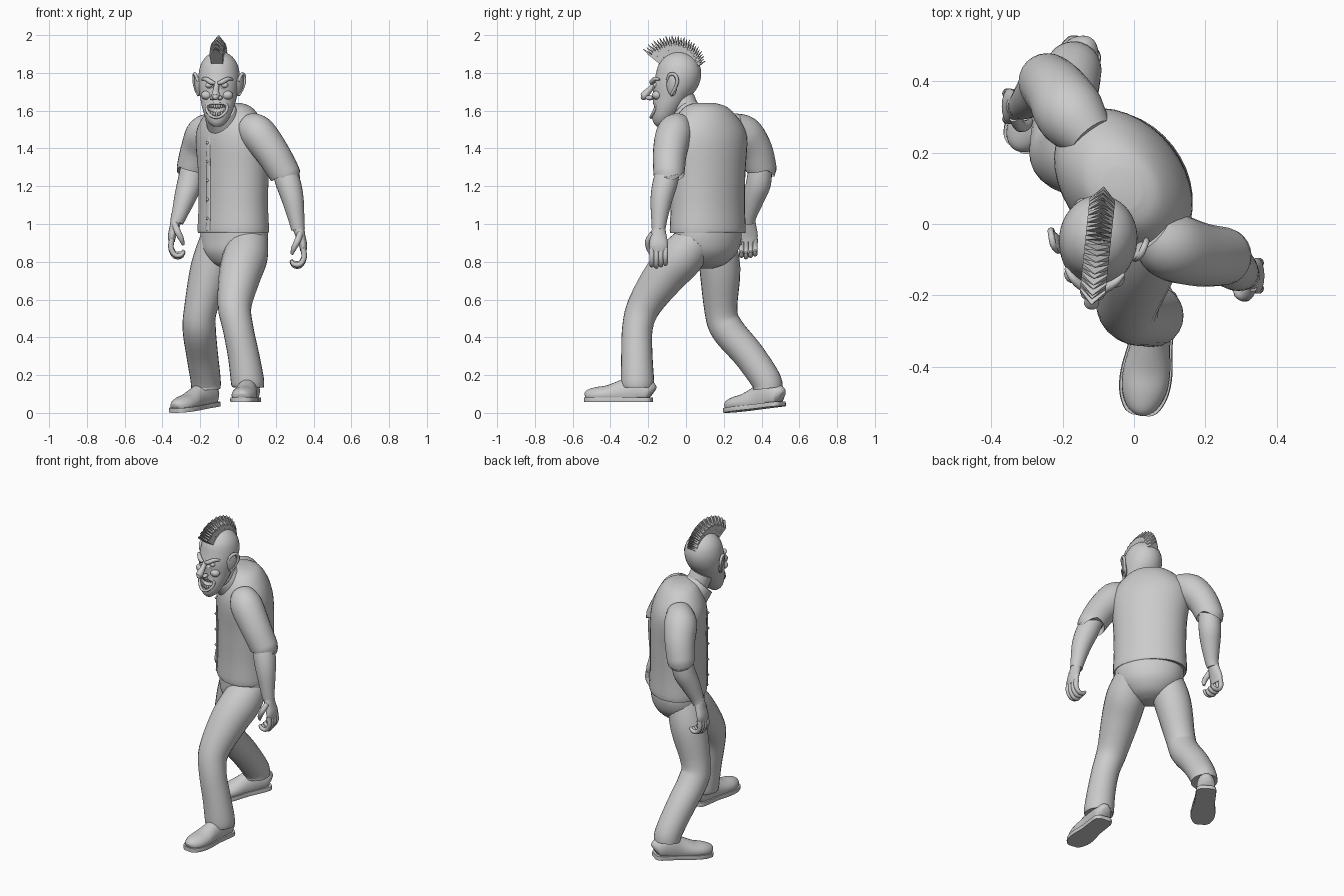
import bpy, bmesh
from math import sin, cos, pi, radians
from mathutils import Vector, Matrix

I4 = Matrix.Identity(4)


def finish(name, bm, angle=50):
    bmesh.ops.recalc_face_normals(bm, faces=bm.faces)
    me = bpy.data.meshes.new(name)
    bm.to_mesh(me)
    bm.free()
    ob = bpy.data.objects.new(name, me)
    bpy.context.collection.objects.link(ob)
    bpy.ops.object.select_all(action='DESELECT')
    ob.select_set(True)
    bpy.context.view_layer.objects.active = ob
    if angle:
        bpy.ops.object.shade_smooth_by_angle(angle=radians(angle))
    return ob


def smooth_path(st, sub):
    # Catmull-Rom interpolation of the stations
    st = [Vector(s) for s in st]
    out = []
    for i in range(len(st) - 1):
        p0, p1, p2, p3 = st[max(i - 1, 0)], st[i], st[i + 1], st[min(i + 2, len(st) - 1)]
        for k in range(sub):
            t = k / sub
            out.append(0.5 * (2 * p1 + (p2 - p0) * t + (2 * p0 - 5 * p1 + 4 * p2 - p3) * t * t
                              + (3 * p1 - p0 - 3 * p2 + p3) * t ** 3))
    return out + [st[-1]]


def loft(name, st, mat=I4, ref=(0, -1, 0), yaw=None, seg=24, sub=4, cap=True, clamp=None, angle=50):
    # stations: x, y, z, half width[, half depth]; level rings when yaw is given
    st = smooth_path([s if len(s) == 5 else (*s, s[3]) for s in st], sub)
    ref = Vector(ref)
    bm = bmesh.new()
    rings = []
    for i, s in enumerate(st):
        c = Vector(s[:3])
        if yaw is None:
            t = (Vector(st[min(i + 1, len(st) - 1)][:3]) - Vector(st[max(i - 1, 0)][:3])).normalized()
            side = ref.cross(t).normalized()
            up = t.cross(side)
        else:
            side, up = Vector((cos(yaw), sin(yaw), 0)), Vector((-sin(yaw), cos(yaw), 0))
        ring = []
        for k in range(seg):
            a = 2 * pi * k / seg
            p = c + side * (s[3] * cos(a)) + up * (s[4] * sin(a))
            if clamp:
                p.z = min(max(p.z, clamp[0]), clamp[1])
            ring.append(bm.verts.new(mat @ p))
        rings.append(ring)
    for r0, r1 in zip(rings, rings[1:]):
        for k in range(seg):
            j = (k + 1) % seg
            bm.faces.new((r0[k], r0[j], r1[j], r1[k]))
    if cap:
        bm.faces.new(rings[0])
        bm.faces.new(rings[-1])
    return finish(name, bm, angle)


def ball(name, c, r, mat=I4, rot=I4):
    bm = bmesh.new()
    bmesh.ops.create_uvsphere(bm, u_segments=20, v_segments=14, radius=1,
                              matrix=mat @ Matrix.Translation(c) @ rot @ Matrix.Diagonal((*r, 1)))
    return finish(name, bm)


# Shirt body, twisted toward -x
TW = radians(-52)
loft("shirt_body", [(-.025, .115, .955, .205, .16), (-.025, .115, .965, .218, .17), (-.025, .115, 1.1, .213, .165),
                    (-.025, .115, 1.28, .218, .166), (-.03, .115, 1.42, .232, .166), (-.035, .115, 1.5, .222, .155),
                    (-.035, .11, 1.57, .175, .13), (-.035, .105, 1.62, .12, .095), (-.035, .1, 1.64, .06, .05)],
     yaw=TW, seg=36)
front = Vector((sin(TW), -cos(TW), 0))
loft("shirt_placket", [(*(Vector((-.027, .115, z)) + front * d), .018, .006)
                       for z, d in ((.965, .168), (1.1, .165), (1.28, .166), (1.42, .166), (1.5, .154))],
     ref=-front, seg=12)
for i in range(5):
    ball(f"shirt_button_{i}", Vector((-.027, .115, 1.03 + .1 * i)) + front * .172, (.008, .008, .008))

# Neck and collar
loft("neck", [(-.05, .06, 1.48, .075), (-.075, .02, 1.56, .068), (-.1, -.02, 1.66, .068)])
collar = loft("shirt_collar", [(-.07, .035, 1.54, .1), (-.085, .01, 1.57, .092), (-.098, -.012, 1.595, .085)], cap=False)
collar.modifiers.new("thickness", 'SOLIDIFY').thickness = .01

# Sleeves and forearms
loft("left_sleeve", [(.05, -.02, 1.52, .07), (.1, -.06, 1.485, .095), (.18, -.085, 1.38, .09),
                     (.243, -.09, 1.275, .083), (.25, -.09, 1.26, .08)])
loft("right_sleeve", [(-.12, .24, 1.52, .07), (-.175, .305, 1.48, .097), (-.212, .365, 1.4, .09),
                      (-.24, .395, 1.305, .083), (-.243, .397, 1.29, .08)])
loft("left_forearm", [(.235, -.09, 1.3, .06), (.265, -.11, 1.22, .066), (.29, -.13, 1.13, .058),
                      (.31, -.142, 1.02, .042), (.318, -.145, .97, .036)])
loft("right_forearm", [(-.24, .395, 1.32, .06), (-.255, .385, 1.22, .066), (-.28, .36, 1.14, .058),
                       (-.31, .335, 1.05, .042), (-.325, .33, 1.01, .036)])


# Hands with fingers curled inward; s is the outward x direction
def hand(side, wrist, s):
    m = Matrix.Translation(wrist) @ Matrix.Diagonal((s, 1, 1, 1))
    loft(side + "_palm", [(-.005, 0, .03, .034, .03), (.01, 0, -.03, .026, .042), (.024, 0, -.08, .022, .05),
                          (.026, 0, -.115, .016, .044)], m, seg=16)
    for i in range(4):
        y, q = -.036 + .024 * i, 1 - .08 * abs(i - 1)
        loft(f"{side}_finger_{i}", [(.025, y, -.1, .015), (.03, y, -.1 - .05 * q, .014), (.01, y, -.1 - .09 * q, .013),
                                    (-.022, y, -.1 - .092 * q, .012), (-.04, y, -.1 - .07 * q, .008)], m, seg=10)
    loft(side + "_thumb", [(.01, -.03, -.02, .016), (-.005, -.055, -.06, .017), (-.025, -.052, -.1, .014),
                           (-.035, -.04, -.13, .007)], m, seg=10)


hand("left", (.32, -.145, .97), 1)
hand("right", (-.325, .33, 1.02), -1)

# Trousers
loft("trouser_seat", [(-.02, .115, .99, .2, .155), (-.02, .115, .92, .2, .155), (-.025, .11, .85, .175, .145),
                      (-.03, .105, .79, .11, .1), (-.03, .1, .765, .04, .04)], yaw=radians(-45), seg=32)
loft("left_trouser_leg", [(.06, .06, .92, .1), (.04, -.02, .83, .118), (.01, -.11, .73, .112), (-.018, -.22, .57, .09),
                          (0, -.257, .45, .081), (.03, -.26, .3, .083), (.05, -.257, .17, .088), (.052, -.257, .135, .084)])
loft("right_trouser_leg", [(-.1, .16, .92, .1), (-.145, .18, .76, .108), (-.2, .185, .54, .087), (-.205, .22, .44, .088),
                           (-.19, .33, .31, .084), (-.172, .42, .18, .08), (-.17, .435, .13, .078)])

# Shoes with soles, heel at the local origin
SHOE = [(0, .005, .045, .025, .035), (0, -.015, .055, .05, .062), (0, -.08, .06, .054, .085), (0, -.15, .05, .055, .07),
        (0, -.23, .04, .066, .05), (0, -.29, .035, .062, .045), (0, -.335, .03, .042, .036), (0, -.35, .025, .018, .02)]


def shoe(side, heel, yaw, pitch):
    m = Matrix.Translation(heel) @ Matrix.Rotation(radians(yaw), 4, 'Z') @ Matrix.Rotation(radians(pitch), 4, 'X')
    loft(side + "_shoe", SHOE, m, ref=(0, 0, 1), clamp=(.015, .2))
    loft(side + "_sole", [(x, y * 1.02, .012, a + .007, .05) for x, y, z, a, b in SHOE], m, ref=(0, 0, 1),
         clamp=(0, .024), angle=35)


shoe("left", (.068, -.183, .057), -8, 0)
shoe("right", (-.13, .505, .036), -35, 5.7)

# Head, turned slightly, with mouth and eye sockets carved
H = Matrix.Translation((-.1, -.04, 0)) @ Matrix.Rotation(radians(-6), 4, 'Z')
head = loft("head", [(0, -.095, 1.515, .02, .02), (0, -.088, 1.535, .045, .044), (0, -.075, 1.57, .067, .065),
                     (0, -.055, 1.62, .085, .083), (0, -.035, 1.67, .097, .098), (0, -.015, 1.73, .107, .12),
                     (0, 0, 1.79, .109, .121), (0, .003, 1.845, .097, .108), (0, .003, 1.885, .07, .077),
                     (0, .003, 1.908, .035, .038), (0, .003, 1.912, .01, .01)], H, yaw=0, seg=40)
cutters = [ball("mouth_cutter", (0, -.135, 1.606), (.055, .045, .038), H)]
for s in (-1, 1):
    cutters.append(ball("socket_cutter", (s * .042, -.133, 1.735), (.027, .022, .02), H))
for c in cutters:
    c.hide_render = True
    bpy.context.view_layer.objects.active = head
    mod = head.modifiers.new("carve", 'BOOLEAN')
    mod.operation, mod.object = 'DIFFERENCE', c
    bpy.ops.object.modifier_apply(modifier=mod.name)
    bpy.data.objects.remove(c)


def grin(x, z):
    return (x, -.137 + 6.6 * x * x + .25 * (z - 1.6), z + 5 * x * x)


# Lips and two rows of teeth
loft("lips", [(*grin(.056 * cos(a), 1.602 + .038 * sin(a)), .008) for a in [2 * pi * i / 16 for i in range(17)]],
     H, ref=(0, -1, .01), seg=8, sub=2)
for row, z in (("upper", 1.624), ("lower", 1.582)):
    for i in range(7):
        x, y, zz = grin((i - 3) * .0125, z)
        ball(f"{row}_tooth_{i}", (x, y + .014, zz), (.0065, .007, .014), H)

# Nose
loft("nose", [(0, -.125, 1.75, .012), (0, -.15, 1.715, .015), (0, -.178, 1.685, .021), (0, -.188, 1.672, .018),
              (0, -.199, 1.667, .006)], H, ref=(1, 0, 0), seg=14)

# Paired face parts
for s, side in ((-1, "right"), (1, "left")):
    ball(side + "_nostril", (s * .02, -.153, 1.668), (.014, .02, .013), H)
    ball(side + "_eye", (s * .042, -.113, 1.735), (.019, .018, .016), H)
    ball(side + "_cheek", (s * .055, -.108, 1.682), (.03, .026, .024), H)
    loft(side + "_brow", [(s * .008, -.14, 1.745, .008), (s * .03, -.139, 1.752, .013), (s * .06, -.118, 1.768, .011),
                          (s * .082, -.092, 1.765, .005)], H, ref=(0, 0, 1), seg=10)
    tilt = Matrix.Rotation(s * radians(-28), 4, 'Z') @ Matrix.Rotation(s * radians(8), 4, 'Y')
    ball(side + "_ear", (s * .112, -.025, 1.735), (.012, .032, .058), H, tilt)
    loft(side + "_ear_rim", [(s * .108, -.05, 1.755, .006), (s * .122, -.035, 1.79, .009), (s * .132, -.005, 1.79, .009),
                             (s * .134, .008, 1.755, .009), (s * .122, -.01, 1.71, .008), (s * .108, -.03, 1.68, .006)],
         H, ref=(1, 0, .01), seg=8)

# Mohawk: a fan of pointed plates
bm = bmesh.new()
N = 27
for i in range(N):
    f = i / (N - 1)
    a = radians(142 - 112 * f)
    r = (.238 - .07 * f + .012 * sin(pi * f)) - (.006 if i % 2 else 0)
    d, e = Vector((0, cos(a), sin(a))), Vector((0, -sin(a), cos(a)))
    prof = [(-.03, .1, .007), (.03, .1, .007), (.036, r - .045, .006), (0, r, .001), (-.036, r - .045, .006)]
    A, B = [[bm.verts.new(H @ (Vector((x, 0, 1.78)) + d * q + e * (s * t))) for x, q, t in prof] for s in (-1, 1)]
    bm.faces.new(A)
    bm.faces.new(B)
    for k in range(5):
        j = (k + 1) % 5
        bm.faces.new((A[k], A[j], B[j], B[k]))
finish("mohawk", bm, 0)
